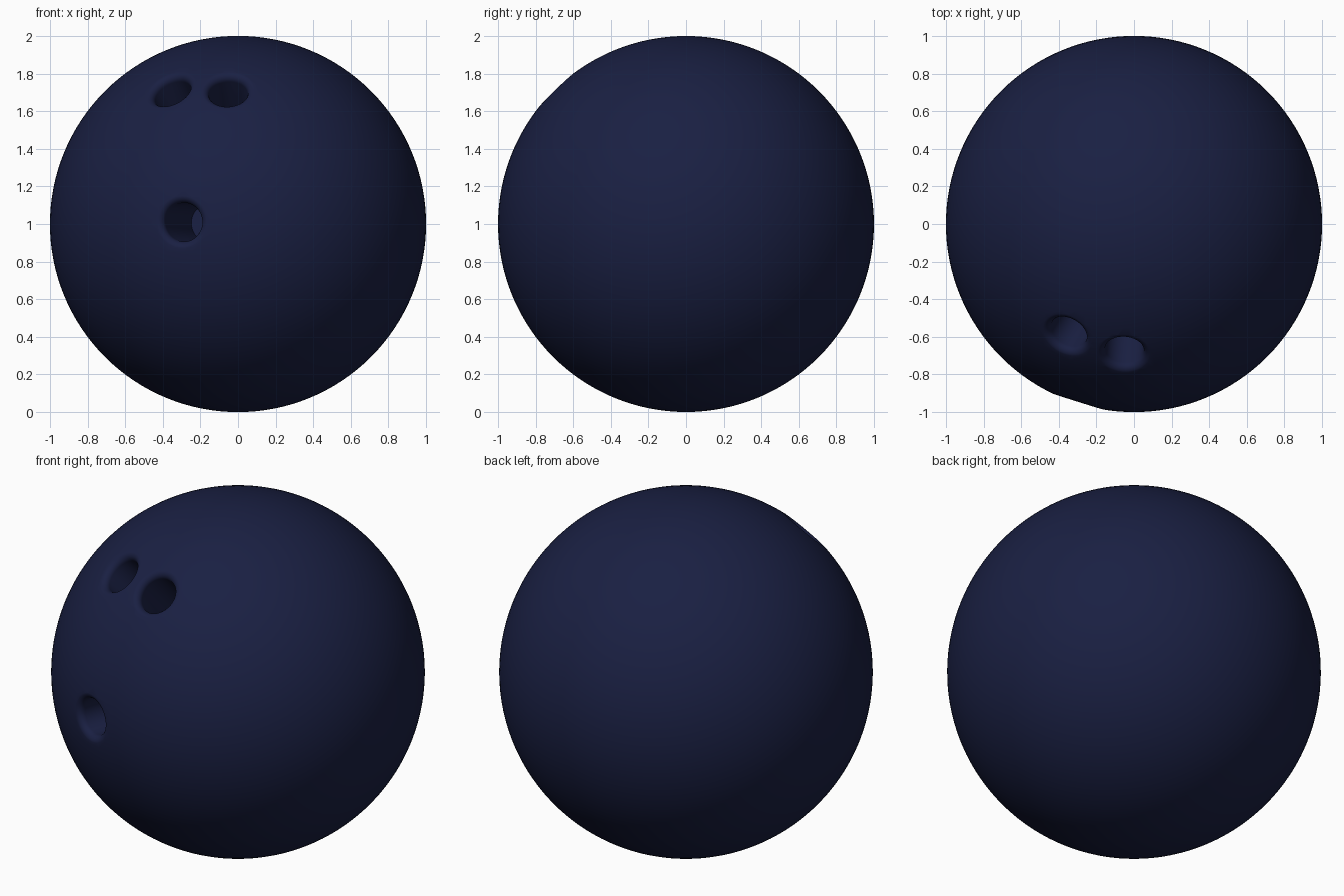
import bpy, bmesh, math
from mathutils import Vector, Matrix

if "Cube" in bpy.data.objects:
    bpy.data.objects.remove(bpy.data.objects["Cube"])

CENTRE = Vector((0, 0, 1))


def make_object(name, bm):
    mesh = bpy.data.meshes.new(name)
    bm.to_mesh(mesh)
    bm.free()
    obj = bpy.data.objects.new(name, mesh)
    bpy.context.collection.objects.link(obj)
    return obj


def hole_cutter(name, direction, depth, radius=0.103, fillet=0.037, steps=48):
    """Lathed drill shape with a flared mouth, pointing out of the ball."""
    mouth = radius + fillet
    top = math.sqrt(1 - mouth ** 2)
    profile = [(0, 1 - depth), (radius, 1 - depth)]
    for i in range(9):
        a = math.pi - i * math.pi / 16
        profile.append((mouth + fillet * math.cos(a), top - fillet + fillet * math.sin(a)))
    profile += [(mouth + 0.02, top + 0.002), (mouth + 0.02, 1.1), (0, 1.1)]
    bm = bmesh.new()
    verts = [bm.verts.new((r, 0, h)) for r, h in profile]
    edges = [bm.edges.new(pair) for pair in zip(verts, verts[1:])]
    bmesh.ops.spin(bm, geom=verts + edges, cent=(0, 0, 0), axis=(0, 0, 1),
                   angle=math.tau, steps=steps)
    bmesh.ops.remove_doubles(bm, verts=bm.verts, dist=1e-5)
    bmesh.ops.recalc_face_normals(bm, faces=bm.faces)
    turn = Vector(direction).to_track_quat('Z', 'Y').to_matrix().to_4x4()
    bm.transform(Matrix.Translation(CENTRE) @ turn)
    cutter = make_object(name, bm)
    cutter.hide_render = True
    return cutter


# Ball
bm = bmesh.new()
bmesh.ops.create_uvsphere(bm, u_segments=128, v_segments=64, radius=1)
bm.transform(Matrix.Translation(CENTRE))
ball = make_object("ball", bm)

# Thumb hole and two finger holes
cutters = [
    hole_cutter("thumb_hole_cutter", (-0.30, -0.954, 0.01), 0.5),
    hole_cutter("left_finger_hole_cutter", (-0.36, -0.595, 0.717), 0.33),
    hole_cutter("right_finger_hole_cutter", (-0.053, -0.695, 0.717), 0.33),
]
for cutter in cutters:
    mod = ball.modifiers.new(cutter.name, 'BOOLEAN')
    mod.operation = 'DIFFERENCE'
    mod.solver = 'EXACT'
    mod.object = cutter

bpy.ops.object.select_all(action='DESELECT')
ball.select_set(True)
bpy.context.view_layer.objects.active = ball
for cutter in cutters:
    bpy.ops.object.modifier_apply(modifier=cutter.name)
    bpy.data.objects.remove(cutter)
bpy.ops.object.shade_smooth_by_angle(angle=math.radians(35))

# Dark navy finish
navy = bpy.data.materials.new("navy")
navy.diffuse_color = (0.010, 0.014, 0.055, 1)
navy.use_nodes = True
navy.node_tree.nodes["Principled BSDF"].inputs["Base Color"].default_value = navy.diffuse_color
ball.data.materials.clear()
ball.data.materials.append(navy)
